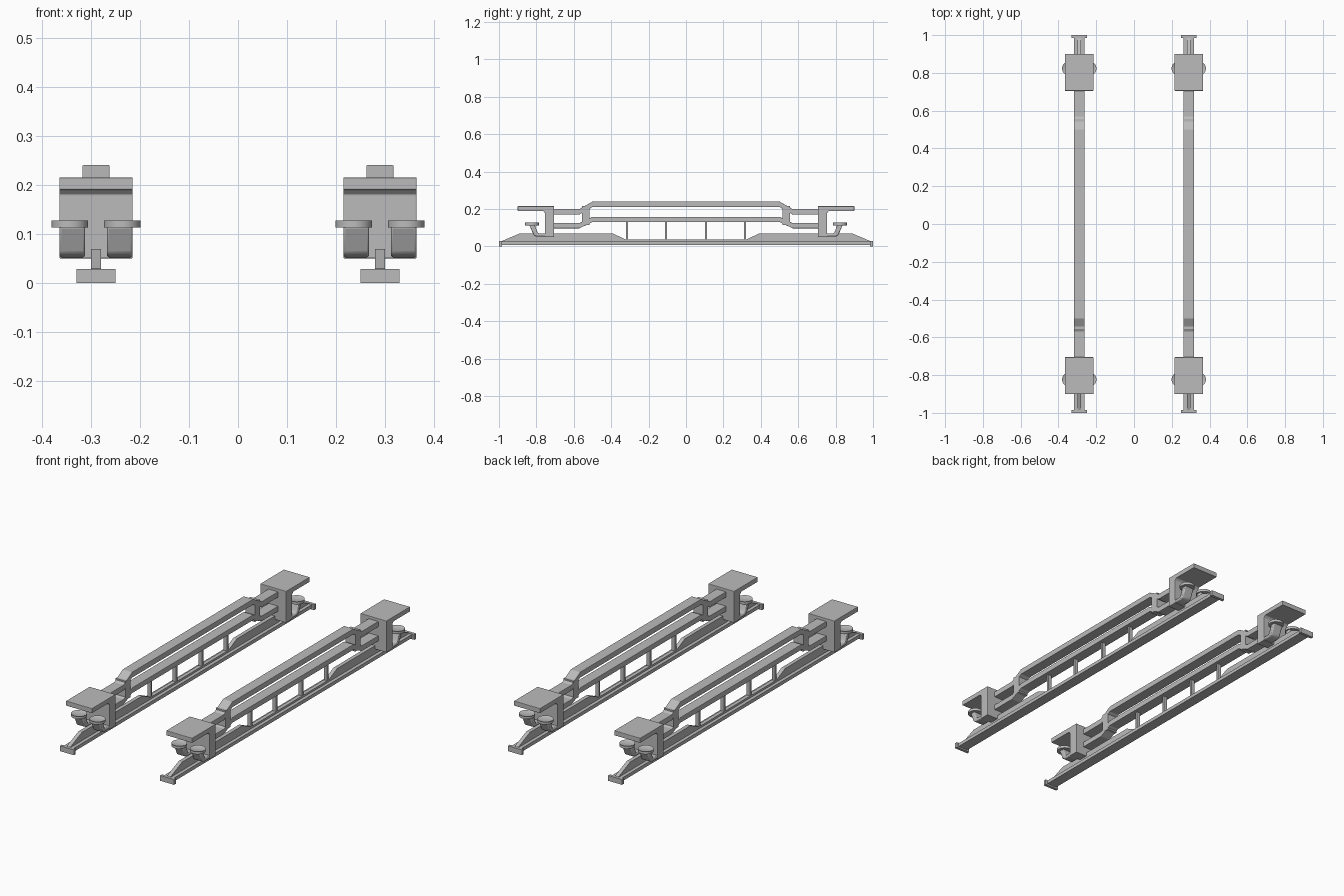
import bpy
import bmesh
import math
from mathutils import Matrix, Vector

if "Cube" in bpy.data.objects:
    bpy.data.objects.remove(bpy.data.objects["Cube"], do_unlink=True)

gray = bpy.data.materials.new("plain_gray")
gray.use_nodes = True
gray.diffuse_color = (0.5, 0.5, 0.5, 1)
gray.node_tree.nodes["Principled BSDF"].inputs["Base Color"].default_value = (0.5, 0.5, 0.5, 1)

SIDES = (("right", -0.29), ("left", 0.29))
ENDS = (("front", 1), ("back", -1))


def finish(name, bm, x, flip=1, bevel=0, smooth=False):
    """Place the part on its runner; flip -1 mirrors it to the back end."""
    bmesh.ops.transform(bm, matrix=Matrix.Diagonal((1, flip, 1, 1)), verts=bm.verts)
    bmesh.ops.recalc_face_normals(bm, faces=bm.faces)
    mesh = bpy.data.meshes.new(name)
    bm.to_mesh(mesh)
    bm.free()
    mesh.materials.append(gray)
    obj = bpy.data.objects.new(name, mesh)
    obj.location.x = x
    bpy.context.collection.objects.link(obj)
    if bevel:
        mod = obj.modifiers.new("soft_edges", "BEVEL")
        mod.width = bevel
        mod.segments = 2
    if smooth:
        bpy.ops.object.select_all(action="DESELECT")
        obj.select_set(True)
        bpy.context.view_layer.objects.active = obj
        bpy.ops.object.shade_smooth_by_angle(angle=math.radians(35))
    return obj


def box(half_width, y0, y1, z0, z1):
    return extrude([(y0, z0), (y1, z0), (y1, z1), (y0, z1)], half_width)


def extrude(profile, half_width, centre=0):
    """Sweep a closed (y, z) profile sideways along x."""
    bm = bmesh.new()
    face = bm.faces.new([bm.verts.new((centre - half_width, y, z)) for y, z in profile])
    result = bmesh.ops.extrude_face_region(bm, geom=[face])
    moved = [v for v in result["geom"] if isinstance(v, bmesh.types.BMVert)]
    bmesh.ops.translate(bm, verts=moved, vec=Vector((2 * half_width, 0, 0)))
    return bm


def symmetric(points):
    """Complete a front-half line with its back half."""
    return points + [(-y, z) for y, z in reversed(points)]


def lathe_cap(x, y, radius, z0, z1):
    """Round pad with a shallow dished top."""
    bm = bmesh.new()
    place = Matrix.Translation((x, y, (z0 + z1) / 2))
    bmesh.ops.create_cone(bm, cap_ends=True, segments=32, radius1=radius,
                          radius2=radius, depth=z1 - z0, matrix=place)
    top = max(bm.faces, key=lambda f: f.calc_center_median().z)
    bmesh.ops.inset_region(bm, faces=[top], thickness=radius * 0.2, depth=0)
    bmesh.ops.translate(bm, verts=top.verts, vec=Vector((0, 0, -0.004)))
    return bm


# Side profiles shared by both runners
web_line = [(-0.985, 0.029), (-0.89, 0.069), (-0.39, 0.069), (-0.32, 0.036)]
web_profile = symmetric(web_line) + [(0.985, 0.02), (-0.985, 0.02)]

bracket_profile = [(-0.705, 0.05), (-0.705, 0.215), (-0.9, 0.215), (-0.9, 0.19),
                   (-0.765, 0.19), (-0.755, 0.18), (-0.755, 0.05)]

strut_profile = [(-0.75, 0.052), (-0.80, 0.052), (-0.814, 0.06), (-0.838, 0.115),
                 (-0.808, 0.115), (-0.794, 0.075), (-0.786, 0.069), (-0.75, 0.069)]


def beam_profile(end_top, mid_top, thickness):
    top = symmetric([(-0.72, end_top), (-0.57, end_top), (-0.5, mid_top)])
    return top + [(y, z - thickness) for y, z in reversed(top)]


for side, x in SIDES:
    # Base rail, upright web and posts
    finish(side + "_base_rail", box(0.028, -0.99, 0.99, 0.008, 0.026), x)
    finish(side + "_base_web", extrude(web_profile, 0.01), x)
    for number, y in enumerate((-0.315, -0.107, 0.107, 0.315), 1):
        finish(f"{side}_post_{number}", box(0.01, y - 0.006, y + 0.006, 0.03, 0.135), x)

    # Raised double beam
    finish(side + "_upper_beam", extrude(beam_profile(0.2, 0.24, 0.029), 0.028), x, bevel=0.002)
    finish(side + "_lower_beam", extrude(beam_profile(0.125, 0.158, 0.028), 0.028), x, bevel=0.002)

    for end, flip in ENDS:
        tag = f"{side}_{end}_"
        finish(tag + "end_plate", box(0.04, -1.0, -0.985, 0, 0.028), x, flip)
        finish(tag + "beam_link", box(0.028, -0.557, -0.515, 0.115, 0.215), x, flip)
        finish(tag + "bracket", extrude(bracket_profile, 0.075), x, flip, bevel=0.002)
        # Pair of round pads on bent struts
        for pad, sign in (("right", -1), ("left", 1)):
            strut = extrude(strut_profile, 0.0265, sign * 0.0485)
            finish(tag + pad + "_strut", strut, x, flip, bevel=0.005, smooth=True)
            cap = lathe_cap(sign * 0.0535, -0.823, 0.0375, 0.113, 0.127)
            finish(tag + pad + "_pad", cap, x, flip, smooth=True)
